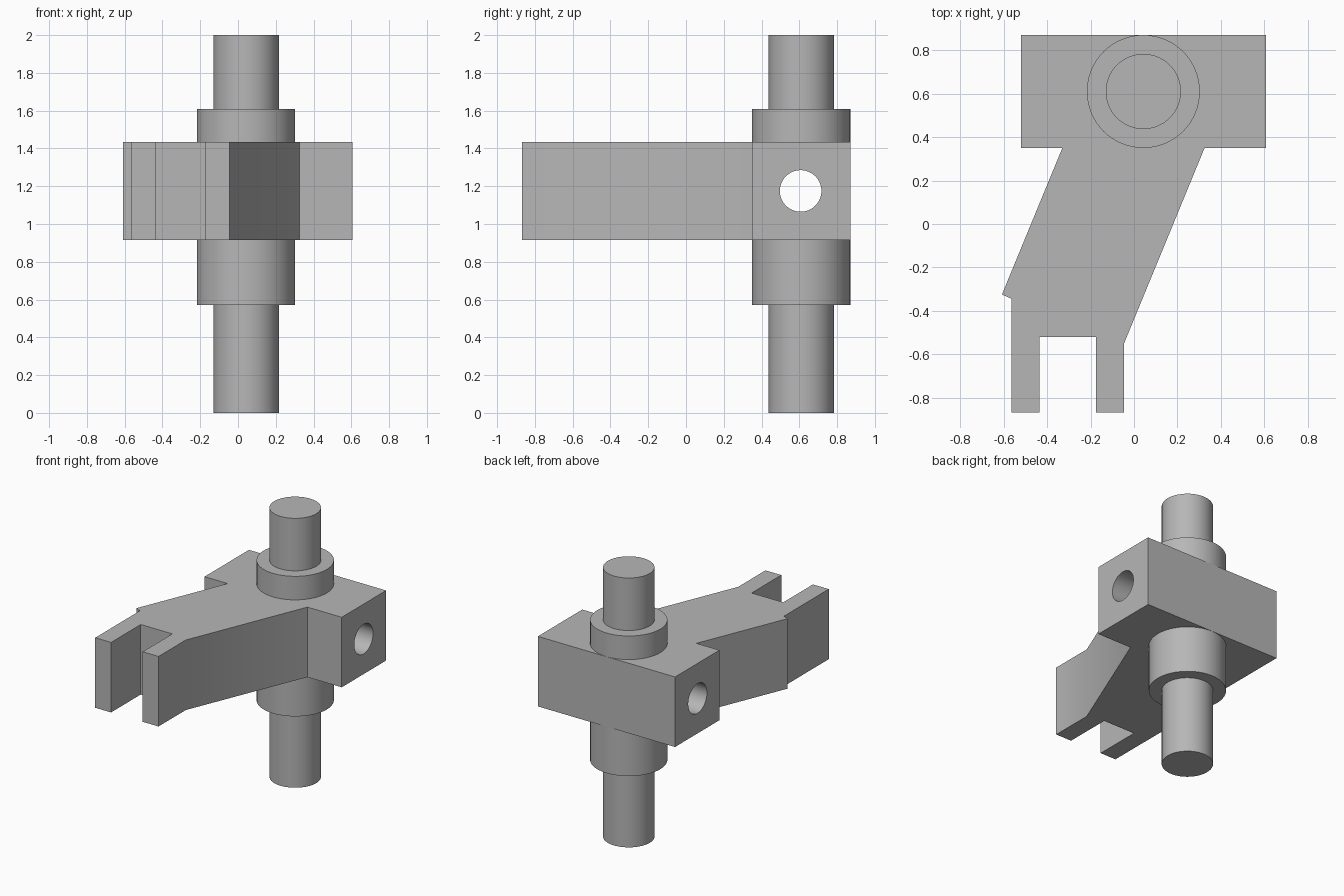
import bpy, bmesh, math

cube = bpy.data.objects.get("Cube")
if cube:
    bpy.data.objects.remove(cube, do_unlink=True)

# Single plain grey metal
steel = bpy.data.materials.new("grey steel")
steel.use_nodes = True
colour = (0.47, 0.47, 0.47, 1)
steel.diffuse_color = colour
steel.node_tree.nodes["Principled BSDF"].inputs["Base Color"].default_value = colour

BOTTOM, TOP = 0.915, 1.435      # arm thickness
AXIS_X, AXIS_Y = 0.043, 0.61    # pivot axis
SINK = 0.05                     # overlap hidden inside the neighbouring part


def smooth(obj):
    bpy.ops.object.select_all(action="DESELECT")
    obj.select_set(True)
    bpy.context.view_layer.objects.active = obj
    bpy.ops.object.shade_smooth_by_angle(angle=math.radians(30))


def cylinder(name, radius, z0, z1):
    bpy.ops.mesh.primitive_cylinder_add(
        vertices=64, radius=radius, depth=z1 - z0,
        location=(AXIS_X, AXIS_Y, (z0 + z1) / 2))
    obj = bpy.context.object
    obj.name = name
    obj.data.materials.append(steel)
    smooth(obj)
    return obj


# Forked arm and cross block: one outline, extruded upwards
outline = [(-0.52, 0.871), (-0.52, 0.35), (-0.33, 0.35), (-0.608, -0.325),
           (-0.565, -0.343), (-0.565, -0.868), (-0.435, -0.868), (-0.435, -0.52),
           (-0.175, -0.52), (-0.175, -0.868), (-0.045, -0.868), (-0.045, -0.548),
           (0.325, 0.35), (0.607, 0.35), (0.607, 0.871)]
bm = bmesh.new()
base = bm.faces.new([bm.verts.new((x, y, BOTTOM)) for x, y in outline])
side = bmesh.ops.extrude_face_region(bm, geom=[base])
for v in side["geom"]:
    if isinstance(v, bmesh.types.BMVert):
        v.co.z = TOP
bmesh.ops.recalc_face_normals(bm, faces=bm.faces)
mesh = bpy.data.meshes.new("forked_arm")
bm.to_mesh(mesh)
bm.free()
arm = bpy.data.objects.new("forked_arm", mesh)
bpy.context.collection.objects.link(arm)
mesh.materials.append(steel)

# Cross bore through the block
bpy.ops.mesh.primitive_cylinder_add(vertices=64, radius=0.11, depth=3,
                                    location=(0, 0.607, (BOTTOM + TOP) / 2),
                                    rotation=(0, math.pi / 2, 0))
cutter = bpy.context.object
cutter.name = "bore_cutter"
cutter.data.materials.append(steel)
cutter.hide_render = True
bore = arm.modifiers.new("cross_bore", "BOOLEAN")
bore.operation = "DIFFERENCE"
bore.solver = "EXACT"
bore.object = cutter
bpy.context.view_layer.objects.active = arm
bpy.ops.object.modifier_apply(modifier=bore.name)
bpy.data.objects.remove(cutter, do_unlink=True)
smooth(arm)

# Collars and pins above and below the block
cylinder("lower_collar", 0.26, 0.57, BOTTOM + SINK)
cylinder("upper_collar", 0.26, TOP - SINK, 1.61)
cylinder("lower_pin", 0.173, 0, 0.57 + SINK)
cylinder("upper_pin", 0.173, 1.61 - SINK, 2)
